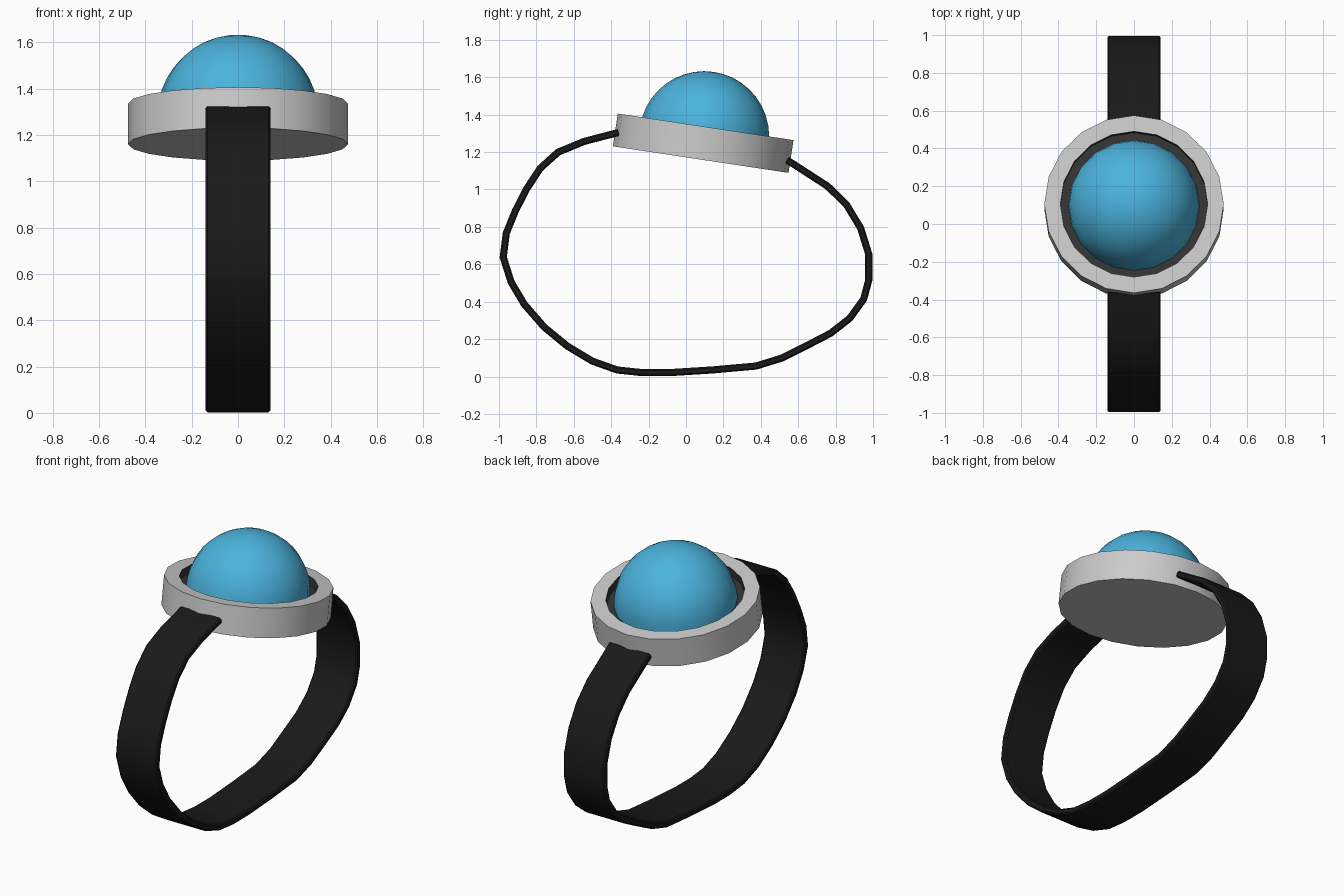
import bpy, bmesh, math
from mathutils import Matrix, Vector

if "Cube" in bpy.data.objects:
    bpy.data.objects.remove(bpy.data.objects["Cube"])

SIDES = 20
# Local frame of the tilted head: origin at the centre of the rim's top plane
HEAD = Matrix.Translation((0, 0.105, 1.335)) @ Matrix.Rotation(math.radians(-8.6), 4, 'X')


def material(name, color):
    m = bpy.data.materials.new(name)
    m.diffuse_color = (*color, 1)
    m.use_nodes = True
    m.node_tree.nodes["Principled BSDF"].inputs["Base Color"].default_value = m.diffuse_color
    return m


def finish(bm, name, mat=None, angle=30, recalc=True):
    if recalc:
        bmesh.ops.recalc_face_normals(bm, faces=bm.faces)
    me = bpy.data.meshes.new(name)
    bm.to_mesh(me)
    bm.free()
    ob = bpy.data.objects.new(name, me)
    bpy.context.collection.objects.link(ob)
    if mat:
        me.materials.append(mat)
    bpy.ops.object.select_all(action='DESELECT')
    ob.select_set(True)
    bpy.context.view_layer.objects.active = ob
    bpy.ops.object.shade_smooth_by_angle(angle=math.radians(angle))
    return ob


def lathe(name, profile, mat=None):
    """Spin (radius, height) points, given from bottom/outside up, around the head axis."""
    bm = bmesh.new()
    rings = []
    for r, z in profile:
        n = 1 if r == 0 else SIDES
        rings.append([bm.verts.new((r * math.cos(2 * math.pi * i / SIDES),
                                    r * math.sin(2 * math.pi * i / SIDES), z)) for i in range(n)])
    for a, b in zip(rings, rings[1:]):
        for i in range(SIDES):
            j = (i + 1) % SIDES
            quad = [a[i % len(a)], a[j % len(a)], b[j % len(b)], b[i % len(b)]]
            bm.faces.new(list(dict.fromkeys(quad)))
    bm.transform(HEAD)
    return finish(bm, name, mat, recalc=False)


black = material("strap_black", (0.01, 0.01, 0.01))
dark = material("recess_dark", (0.035, 0.035, 0.035))
blue = material("dome_blue", (0.07, 0.45, 0.72))

# Round case with an open top, dark recess and blue dome
lathe("case", [(0, -0.177), (0.475, -0.177), (0.475, 0), (0.39, 0)])
lathe("recess", [(0.39, 0), (0.39, -0.05), (0, -0.05)], dark)
R, N = 0.347, 10
dome = [(R * math.cos(math.pi / 2 * k / N), R * math.sin(math.pi / 2 * k / N) - 0.05) for k in range(N)]
lathe("dome", dome + [(0, R - 0.05)], blue)

# Strap: centre line in (y, z), swept as a thin rectangle
path = [(-.36, 1.305), (-.545, 1.257), (-.683, 1.2), (-.78, 1.113), (-.854, 1.0), (-.913, .884),
        (-.961, .766), (-.977, .638), (-.935, .505), (-.865, .387), (-.758, .264), (-.635, .163),
        (-.502, .083), (-.368, .035), (-.235, .021), (-.085, .021), (.139, .035), (.374, .056),
        (.513, .099), (.651, .168), (.774, .232), (.876, .312), (.95, .414), (.977, .515),
        (.977, .654), (.934, .793), (.86, .916), (.758, 1.017), (.54, 1.158)]
pts = [Vector(p) for p in path]
W, T, B = 0.14, 0.019, 0.008
section = [(-W, -T + B), (-W + B, -T), (W - B, -T), (W, -T + B),
           (W, T - B), (W - B, T), (-W + B, T), (-W, T - B)]
bm = bmesh.new()
rings = []
for i, p in enumerate(pts):
    d0 = (p - pts[i - 1]).normalized() if i else (pts[1] - p).normalized()
    d1 = (pts[i + 1] - p).normalized() if i < len(pts) - 1 else d0
    t = (d0 + d1).normalized()
    n = Vector((-t.y, t.x)) / t.dot(d0)
    rings.append([bm.verts.new((x, p.x + n.x * s, p.y + n.y * s)) for x, s in section])
for a, b in zip(rings, rings[1:]):
    for i in range(8):
        j = (i + 1) % 8
        bm.faces.new((a[i], a[j], b[j], b[i]))
bm.faces.new(rings[0])
bm.faces.new(rings[-1])
finish(bm, "strap", black)
